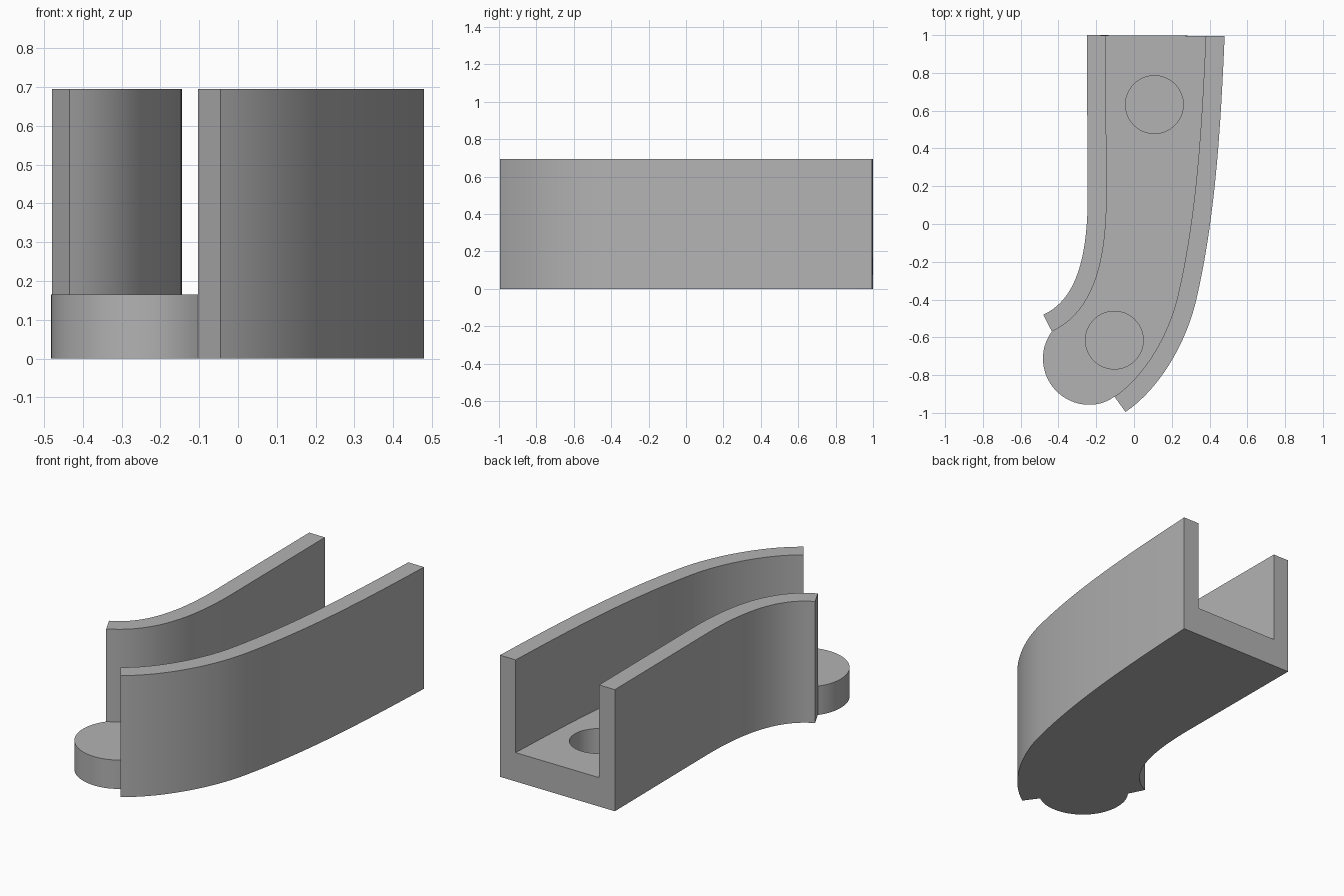
import bpy, bmesh, math
from mathutils import Vector
from mathutils.geometry import interpolate_bezier

old = bpy.data.objects.get("Cube")
if old:
    bpy.data.objects.remove(old)

HEIGHT, FLOOR, WALL = 0.695, 0.165, 0.1

grey = bpy.data.materials.new("plain_grey")
grey.use_nodes = True
colour = (0.45, 0.45, 0.45, 1)
grey.diffuse_color = colour
grey.node_tree.nodes["Principled BSDF"].inputs["Base Color"].default_value = colour


def curve(*segments):
    """Join cubic segments into one 2D polyline."""
    pts = []
    for seg in segments:
        run = interpolate_bezier(*[Vector(p).to_3d() for p in seg], 20)
        pts += [p.to_2d() for p in (run[1:] if pts else run)]
    return pts


def offset(pts, d):
    """Shift a polyline sideways by d."""
    out = []
    for i, p in enumerate(pts):
        t = (pts[min(i + 1, len(pts) - 1)] - pts[max(i - 1, 0)]).normalized()
        out.append(p + Vector((-t.y, t.x)) * d)
    return out


# Wall outlines, running from the back end to the front end
left_out = [Vector((-0.25, 1.0))] + curve(
    [(-0.245, 0.15), (-0.245, -0.2), (-0.316, -0.406), (-0.48, -0.48)])
right_out = curve(
    [(0.48, 0.995), (0.46, 0.55), (0.435, 0.05), (0.33, -0.4)],
    [(0.33, -0.4), (0.28, -0.62), (0.14, -0.87), (-0.045, -0.995)])
left_in = offset(left_out, WALL)
right_in = offset(right_out, -WALL)
left_in[0].y, right_in[0].y = 0.999, 0.996

# Rounded tongue joining the two inner wall ends
centre = Vector((-0.237, -0.712))
a = left_in[-1] - centre
b = right_in[-1] - centre
a0 = math.atan2(a.y, a.x)
a1 = math.atan2(b.y, b.x) + 2 * math.pi
r0, r1 = a.length, b.length
tongue = [left_in[-1]]
for i in range(1, 40):
    f = i / 40
    ang = a0 + (a1 - a0) * f
    r = 0.245 + (r0 - 0.245) * max(0, 1 - 8 * f) + (r1 - 0.245) * max(0, 8 * f - 7)
    tongue.append(centre + Vector((math.cos(ang), math.sin(ang))) * r)
tongue.append(right_in[-1])

bm = bmesh.new()


def face(points):
    bm.faces.new([bm.verts.new((p.x, p.y, z)) for p, z in points])


def side(chain, z0, z1):
    for p, q in zip(chain, chain[1:]):
        face([(p, z0), (q, z0), (q, z1), (p, z1)])


def level(chain, z):
    face([(p, z) for p in chain])


# Underside and channel floor
level(left_out + tongue + right_out[::-1], 0)
level(left_in + tongue[1:-1] + right_in[::-1], FLOOR)
side(tongue, 0, FLOOR)

# Both walls with their tops and front ends
for outer, inner in ((left_out, left_in), (right_out, right_in)):
    side(outer, 0, HEIGHT)
    side(inner, FLOOR, HEIGHT)
    for i in range(len(outer) - 1):
        level([outer[i], outer[i + 1], inner[i + 1], inner[i]], HEIGHT)
    o, n = outer[-1], inner[-1]
    face([(o, 0), (n, 0), (n, FLOOR), (n, HEIGHT), (o, HEIGHT)])

# Back end section
lo, li, ri, ro = left_out[0], left_in[0], right_in[0], right_out[0]
face([(lo, 0), (ro, 0), (ro, HEIGHT), (ri, HEIGHT),
      (ri, FLOOR), (li, FLOOR), (li, HEIGHT), (lo, HEIGHT)])

bmesh.ops.remove_doubles(bm, verts=bm.verts, dist=0.0001)
bmesh.ops.recalc_face_normals(bm, faces=bm.faces)
mesh = bpy.data.meshes.new("curved_channel")
bm.to_mesh(mesh)
bm.free()
mesh.materials.append(grey)
channel = bpy.data.objects.new("curved_channel", mesh)
bpy.context.collection.objects.link(channel)

# Blind round sockets sunk in the floor
cutters = []
for x, y in ((0.108, 0.632), (-0.104, -0.615)):
    bpy.ops.mesh.primitive_cylinder_add(vertices=64, radius=0.153, depth=0.3,
                                        location=(x, y, 0.165))
    cutter = bpy.context.object
    cutter.name = "socket_cutter"
    cutter.location.z = 0.015 + 0.15
    cutter.hide_render = True
    cutter.data.materials.append(grey)
    mod = channel.modifiers.new("socket", 'BOOLEAN')
    mod.operation, mod.solver, mod.object = 'DIFFERENCE', 'EXACT', cutter
    cutters.append(cutter)

# Apply the cuts, drop the cutters and smooth the curved sides
bpy.ops.object.select_all(action='DESELECT')
channel.select_set(True)
bpy.context.view_layer.objects.active = channel
for mod in list(channel.modifiers):
    bpy.ops.object.modifier_apply(modifier=mod.name)
for cutter in cutters:
    bpy.data.objects.remove(cutter)
bpy.ops.object.shade_smooth_by_angle(angle=math.radians(30))
